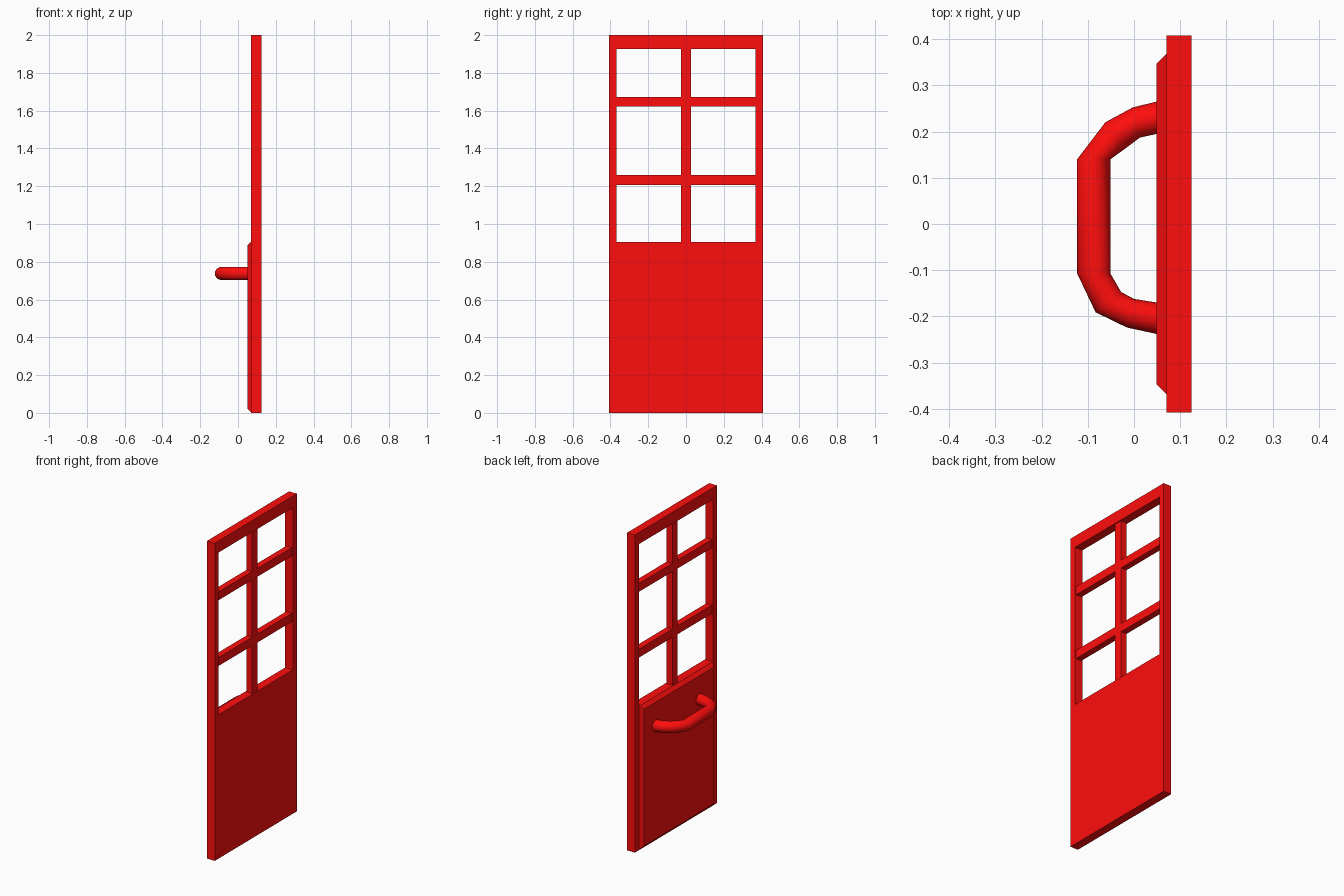
import bpy, bmesh, math
from mathutils import Vector

if "Cube" in bpy.data.objects:
    bpy.data.objects.remove(bpy.data.objects["Cube"])

red = bpy.data.materials.new("red_paint")
red.diffuse_color = (1.0, 0.004, 0.004, 1)
red.use_nodes = True
red.node_tree.nodes["Principled BSDF"].inputs["Base Color"].default_value = red.diffuse_color


def finish(bm, name, angle=None):
    bmesh.ops.recalc_face_normals(bm, faces=bm.faces)
    mesh = bpy.data.meshes.new(name)
    bm.to_mesh(mesh)
    bm.free()
    obj = bpy.data.objects.new(name, mesh)
    bpy.context.collection.objects.link(obj)
    mesh.materials.append(red)
    if angle:
        bpy.ops.object.select_all(action='DESELECT')
        obj.select_set(True)
        bpy.context.view_layer.objects.active = obj
        bpy.ops.object.shade_smooth_by_angle(angle=math.radians(angle))
    return obj


# Shared cell grid across the door: stiles, panes and bars
FRONT, BACK = 0.07, 0.124
ys = [-0.408, -0.369, -0.026, 0.026, 0.369, 0.408]
zs = [0, 0.906, 1.207, 1.26, 1.621, 1.673, 1.927, 2]


def slab(name, x0, x1, keep):
    """Extrude the grid cells chosen by keep(i, j) from x0 to x1."""
    bm = bmesh.new()
    grid = [[bm.verts.new((x0, y, z)) for z in zs] for y in ys]
    for i in range(len(ys) - 1):
        for j in range(len(zs) - 1):
            if keep(i, j):
                bm.faces.new((grid[i][j], grid[i + 1][j], grid[i + 1][j + 1], grid[i][j + 1]))
    bmesh.ops.delete(bm, geom=[v for v in bm.verts if not v.link_faces], context='VERTS')
    ext = bmesh.ops.extrude_face_region(bm, geom=bm.faces[:], use_keep_orig=True)
    moved = [g for g in ext["geom"] if isinstance(g, bmesh.types.BMVert)]
    bmesh.ops.translate(bm, verts=moved, vec=(x1 - x0, 0, 0))
    finish(bm, name)


def in_window(i, j):
    return 1 <= i <= 3 and 1 <= j <= 5


# Door leaf, and slightly recessed glazing bars
slab("door_leaf", FRONT, BACK, lambda i, j: not in_window(i, j))
slab("glazing_bars", FRONT + 0.007, BACK - 0.007,
     lambda i, j: in_window(i, j) and (i == 2 or j in (2, 4)))

# Raised lower panel with chamfered rim
bm = bmesh.new()


def rect(x, half_y, z0, z1):
    return [bm.verts.new((x, s * half_y, z)) for s, z in ((-1, z0), (1, z0), (1, z1), (-1, z1))]


base, face = rect(FRONT, 0.368, 0.003, 0.906), rect(0.049, 0.347, 0.024, 0.885)
bm.faces.new(base)
bm.faces.new(face)
for k in range(4):
    n = (k + 1) % 4
    bm.faces.new((base[k], base[n], face[n], face[k]))
finish(bm, "lower_panel")

# Pull handle: round sections spanning outer and inner outline points
HEIGHT, RADIUS, SIDES = 0.738, 0.035, 16
sections = [((0.05, 0.265), (0.05, 0.195)), ((-0.003, 0.252), (0.013, 0.187)),
            ((-0.062, 0.22), (-0.015, 0.166)), ((-0.123, 0.14), (-0.051, 0.14)),
            ((-0.123, -0.107), (-0.051, -0.107)), ((-0.083, -0.191), (-0.028, -0.147)),
            ((-0.015, -0.224), (0.0, -0.162)), ((0.05, -0.238), (0.05, -0.17))]
bm = bmesh.new()
rings = []
for outer, inner in sections:
    o, i = Vector((*outer, HEIGHT)), Vector((*inner, HEIGHT))
    centre, arm = (o + i) / 2, (o - i) / 2
    ring = []
    for k in range(SIDES):
        a = 2 * math.pi * k / SIDES
        ring.append(bm.verts.new(centre + arm * math.cos(a) + Vector((0, 0, RADIUS * math.sin(a)))))
    rings.append(ring)
for r0, r1 in zip(rings, rings[1:]):
    for k in range(SIDES):
        n = (k + 1) % SIDES
        bm.faces.new((r0[k], r0[n], r1[n], r1[k]))
bm.faces.new(rings[0])
bm.faces.new(rings[-1])
finish(bm, "pull_handle", 45)
